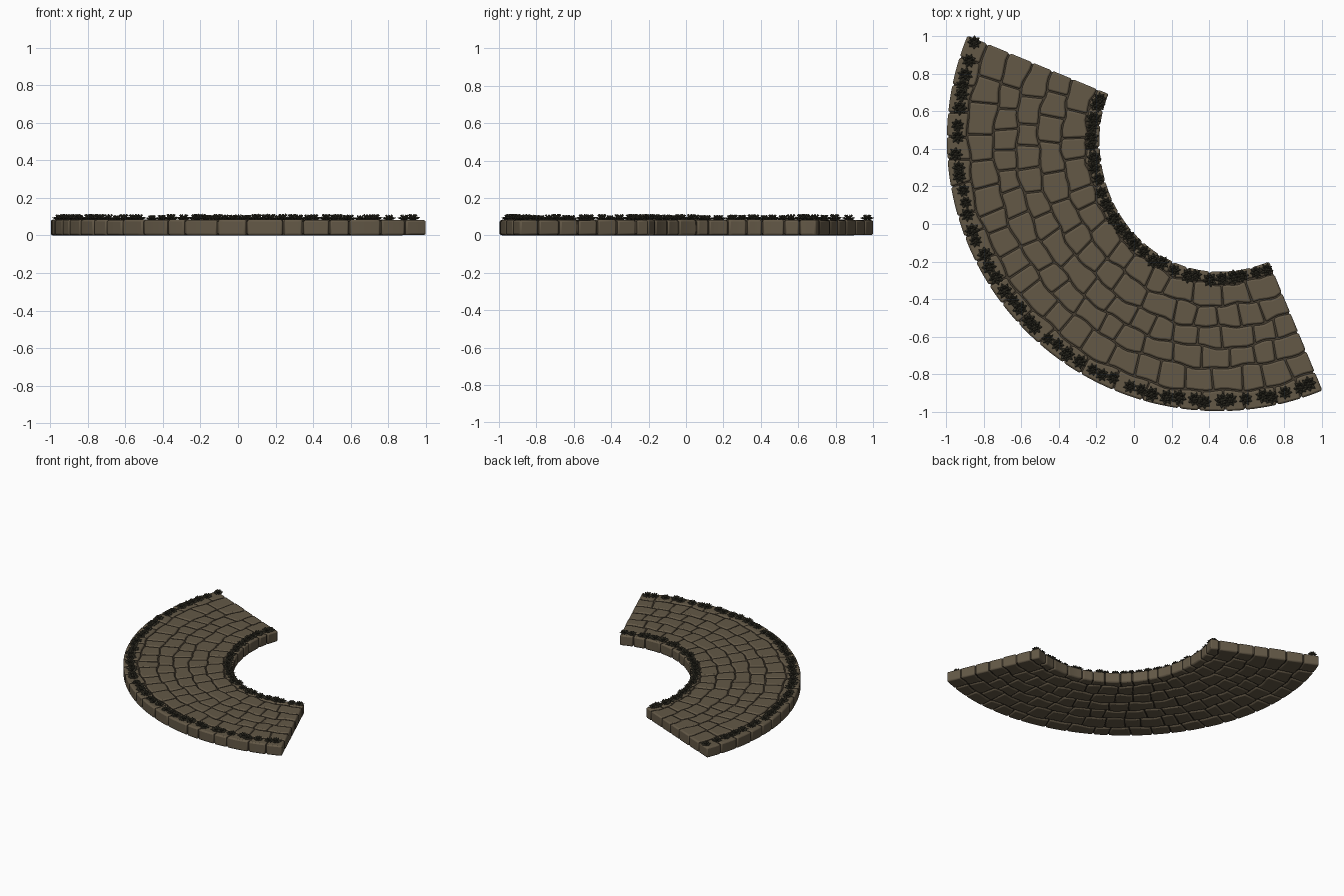
import bpy, bmesh, math, random
from mathutils import Vector, Matrix

if "Cube" in bpy.data.objects:
    bpy.data.objects.remove(bpy.data.objects["Cube"])

random.seed(7)
CX = CY = 0.45                       # arc centre
A0, A1 = math.radians(157.5), math.radians(292.5)
R_OUT, TOP = 1.447, 0.085
ROWS = [0, 0.09, 0.245, 0.40, 0.545, 0.69, 0.86, 1]   # row edges, inner to outer


def material(name, rgb):
    m = bpy.data.materials.new(name)
    m.diffuse_color = (*rgb, 1)
    m.use_nodes = True
    m.node_tree.nodes["Principled BSDF"].inputs["Base Color"].default_value = m.diffuse_color
    return m


STONE = material("brown stone", (0.125, 0.098, 0.062))
GROUT = material("dark joint", (0.062, 0.048, 0.031))
PLANT = material("dark moss", (0.050, 0.046, 0.030))


def inner_radius(a):
    t = min(1, max(0, (a - math.pi) / (math.pi / 2)))
    return 0.634 + 0.07 * t * t * (3 - 2 * t)


def row_radius(i, a):
    """Slightly wavy edge between rows; straight at the path's two rims."""
    ri = inner_radius(a)
    r = ri + (R_OUT - ri) * ROWS[i]
    if 0 < i < len(ROWS) - 1:
        r += 0.007 * math.sin(a * 17 + i * 2.1) + 0.005 * math.sin(a * 41 + i * 4)
    return r


def polar(r, a, z):
    return Vector((CX + r * math.cos(a), CY + r * math.sin(a), z))


def curved_block(bm, edge, n, z0, z1):
    """Block swept along the arc; edge(t) gives (inner r, inner a, outer r, outer a)."""
    rings = []
    for k in range(n + 1):
        ri, ai, ro, ao = edge(k / n)
        rings.append([bm.verts.new(polar(*p)) for p in
                      ((ri, ai, z0), (ro, ao, z0), (ro, ao, z1), (ri, ai, z1))])
    for p, q in zip(rings, rings[1:]):
        for j in range(4):
            bm.faces.new((p[j], p[(j + 1) % 4], q[(j + 1) % 4], q[j]))
    bm.faces.new(rings[0][::-1])
    bm.faces.new(rings[-1])


def finish(bm, name, mat):
    bmesh.ops.recalc_face_normals(bm, faces=bm.faces)
    me = bpy.data.meshes.new(name)
    bm.to_mesh(me)
    bm.free()
    me.materials.append(mat)
    ob = bpy.data.objects.new(name, me)
    bpy.context.collection.objects.link(ob)
    return ob


# joint bed between the stones
bm = bmesh.new()
def bed(t):
    a = A0 + 0.006 + (A1 - A0 - 0.012) * t
    return inner_radius(a) + 0.008, a, R_OUT - 0.008, a
curved_block(bm, bed, 60, 0.010, TOP - 0.010)
finish(bm, "joint_bed", GROUT)

# rows of cobbles
for i in range(len(ROWS) - 1):
    bm = bmesh.new()
    rim = i in (0, len(ROWS) - 2)
    rm = (row_radius(i, 3.9) + row_radius(i + 1, 3.9)) / 2
    n = round(rm * (A1 - A0) / (0.105 if i == 0 else 0.135))
    w = [random.uniform(0.72, 1.28) for _ in range(n)]
    cuts, acc = [A0], 0
    for x in w:
        acc += x
        cuts.append(A0 + (A1 - A0) * acc / sum(w))
    # a slight slant on each joint
    slant = [0] + [random.uniform(-0.008, 0.008) / rm for _ in range(n - 1)] + [0]
    for k in range(n):
        g = 0.003
        g0, g1 = (0 if k == 0 else g), (0 if k == n - 1 else g)
        def edge(t):
            res = []
            for s, row in ((-1, i), (1, i + 1)):
                b0 = cuts[k] + s * slant[k] + g0 / rm
                b1 = cuts[k + 1] + s * slant[k + 1] - g1 / rm
                a = b0 + (b1 - b0) * t
                r = row_radius(row, a)
                if 0 < row < len(ROWS) - 1:
                    r -= s * g
                res += [r, a]
            return res
        dz = random.uniform(0, 0.004)
        curved_block(bm, edge, 4, dz * 0.5, TOP - dz)
    ob = finish(bm, "rim_stones" if rim else "cobble_row", STONE)
    bev = ob.modifiers.new("rounded", "BEVEL")
    bev.width, bev.segments, bev.limit_method = 0.010, 2, "ANGLE"
    bev.angle_limit = math.radians(40)
    bpy.context.view_layer.objects.active = ob
    ob.select_set(True)
    bpy.ops.object.shade_smooth_by_angle(angle=math.radians(40))
    ob.select_set(False)


def leaf(bm, m, length, width, lift):
    """Pointed leaf, folded along its middle, closed underneath."""
    pts = [(0.1 * length, 0, 0), (0.6 * length, width, lift * 0.55), (length, 0, lift * 0.75),
           (0.6 * length, -width, lift * 0.55), (0.6 * length, 0, lift), (0.55 * length, 0, lift * 0.2)]
    v = [bm.verts.new(m @ Vector(p)) for p in pts]
    for j in range(4):
        a, b = v[j], v[(j + 1) % 4]
        bm.faces.new((a, b, v[4]))
        bm.faces.new((b, a, v[5]))


def rosette(bm, pos, size):
    spin = random.uniform(0, 6.28)
    for count, length, width, lift, z in ((8, 1, 0.27, 0.45, 0), (6, 0.62, 0.22, 0.6, 0.2)):
        for k in range(count):
            rot = Matrix.Rotation(spin + z * 2 + k * math.tau / count, 4, "Z")
            m = Matrix.Translation(pos + Vector((0, 0, z * size))) @ rot @ Matrix.Scale(size, 4)
            leaf(bm, m, length, width, lift)
    bmesh.ops.create_icosphere(bm, subdivisions=1, radius=size * 0.28,
                               matrix=Matrix.Translation(pos + Vector((0, 0, size * 0.3))))


# small plants along both rims
for name, count, radius in (("outer_plants", 46, lambda a: R_OUT - 0.052),
                            ("inner_plants", 28, lambda a: inner_radius(a) + 0.038)):
    bm = bmesh.new()
    for k in range(count):
        a = A0 + (A1 - A0) * (k + 0.5 + random.uniform(-0.3, 0.3)) / count
        r = radius(a) + random.uniform(-0.008, 0.008)
        rosette(bm, polar(r, a, TOP - 0.004), random.uniform(0.034, 0.044))
    finish(bm, name, PLANT)
